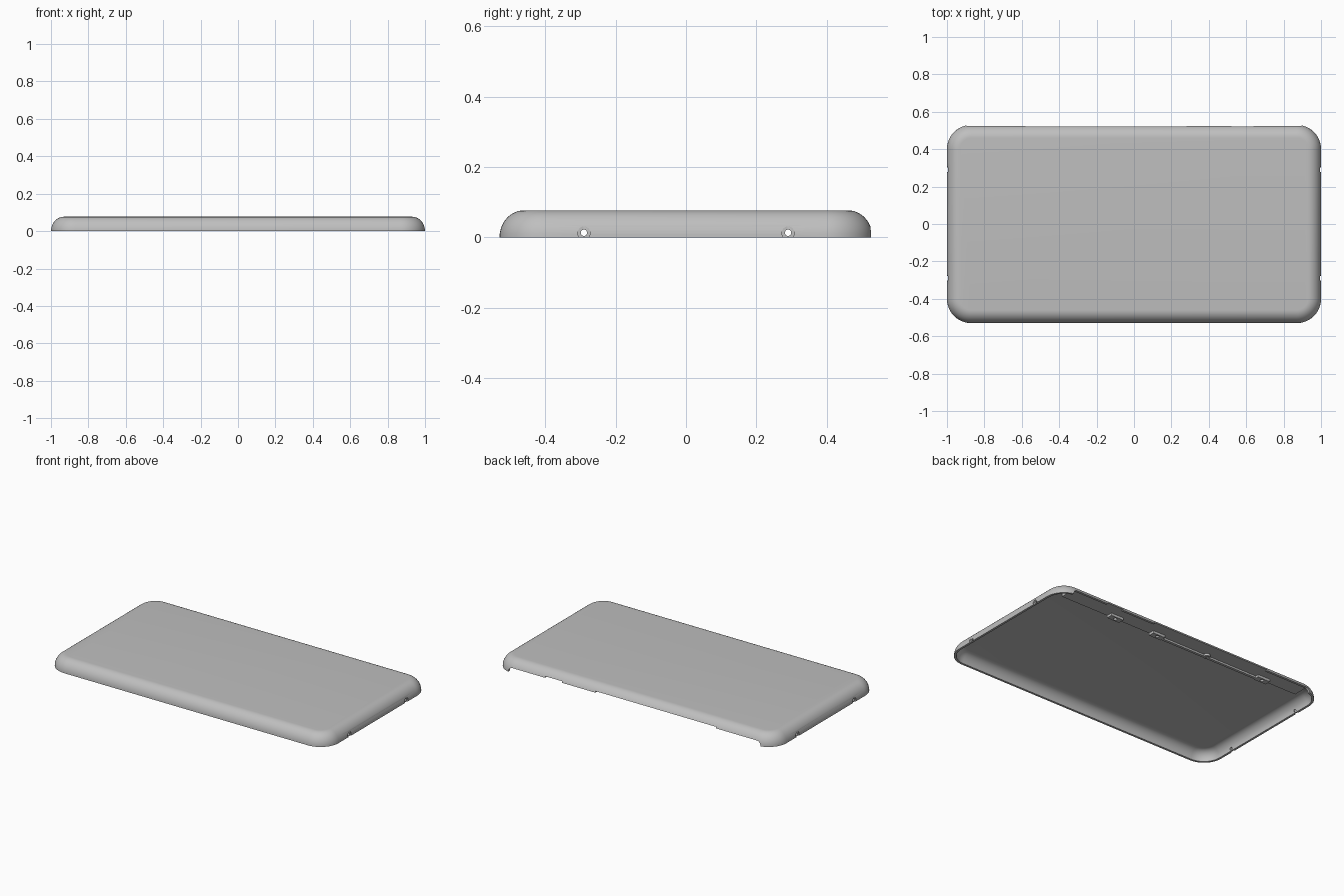
import bpy, bmesh
from math import cos, sin, pi, radians

if "Cube" in bpy.data.objects:
    bpy.data.objects.remove(bpy.data.objects["Cube"], do_unlink=True)

HX, HY, H = 1.0, 0.53, 0.077      # half length, half width, height
CORNER, EDGE, WALL = 0.13, 0.07, 0.014
CUT, DEEP = 0.03, 0.038           # heights of the rear opening

grey = bpy.data.materials.new("plain grey")
grey.use_nodes = True
grey.diffuse_color = (0.52, 0.52, 0.52, 1)
grey.node_tree.nodes["Principled BSDF"].inputs["Base Color"].default_value = (0.52, 0.52, 0.52, 1)


def finish(name, bm):
    bmesh.ops.recalc_face_normals(bm, faces=bm.faces)
    mesh = bpy.data.meshes.new(name)
    bm.to_mesh(mesh)
    bm.free()
    mesh.materials.append(grey)
    obj = bpy.data.objects.new(name, mesh)
    bpy.context.collection.objects.link(obj)
    return obj


def loft(name, rings):
    bm = bmesh.new()
    loops = [[bm.verts.new(p) for p in r] for r in rings]
    for a, b in zip(loops, loops[1:]):
        for i in range(len(a)):
            j = (i + 1) % len(a)
            bm.faces.new((a[i], a[j], b[j], b[i]))
    bm.faces.new(loops[0][::-1])
    bm.faces.new(loops[-1])
    return finish(name, bm)


def box(name, x0, x1, y0, y1, z0, z1):
    return loft(name, [[(x0, y0, z), (x1, y0, z), (x1, y1, z), (x0, y1, z)] for z in (z0, z1)])


def rod(name, axis, center, half, radius):
    rings = []
    for d in (-half, half):
        ring = []
        for i in range(24):
            u, v = radius * cos(i * pi / 12), radius * sin(i * pi / 12)
            x, y, z = center
            ring.append((x + d, y + u, z + v) if axis == "x" else (x + u, y + v, z + d))
        rings.append(ring)
    return loft(name, rings)


def cut(target, cutter):
    cutter.hide_render = True
    mod = target.modifiers.new("cut", "BOOLEAN")
    mod.operation, mod.solver, mod.object = "DIFFERENCE", "EXACT", cutter
    bpy.context.view_layer.objects.active = target
    bpy.ops.object.modifier_apply(modifier=mod.name)
    bpy.data.objects.remove(cutter, do_unlink=True)


def plan_ring(inset, z, steps=12):
    """Rounded rectangle outline drawn in from the outer edge."""
    r = CORNER - inset
    ring = []
    for k, (sx, sy) in enumerate(((1, 1), (-1, 1), (-1, -1), (1, -1))):
        for i in range(steps + 1):
            a = (k + i / steps) * pi / 2
            ring.append((sx * (HX - CORNER) + r * cos(a), sy * (HY - CORNER) + r * sin(a), z))
    return ring


# Hollow cover: inner surface down to the rim, then outer surface up
N = 12
angles = [i * pi / 2 / N for i in range(N + 1)]
inner = [plan_ring(WALL + (EDGE - WALL) * (1 - cos(a)), (H - WALL) * sin(a)) for a in reversed(angles)]
outer = [plan_ring(EDGE * (1 - cos(a)), H * sin(a)) for a in angles]
cover = loft("cover_shell", inner + outer)

# Rear opening with rounded upper corners
R = 0.028
arch = [(0.9, -0.1)]
arch += [(0.9 - R + R * cos(a), CUT - R + R * sin(a)) for a in angles]
arch += [(-x, z) for x, z in reversed(arch)]
cut(cover, loft("opening_cutter", [[(x, y, z) for x, z in arch] for y in (0.43, 0.6)]))

# Deeper stretches of the opening
for x0, x1 in ((-0.58, 0.28), (0.52, 0.64)):
    cut(cover, box("notch_cutter", x0, x1, 0.43, 0.6, -0.1, DEEP))

# Countersunk screw holes through both short sides
for s in (-1, 1):
    for y in (-0.29, 0.29):
        cut(cover, rod("sink_cutter", "x", (s * HX, y, 0.013), 0.006, 0.018))
        cut(cover, rod("hole_cutter", "x", (s * HX, y, 0.013), 0.06, 0.009))

# Ledge under the top, along the rear edge
section = [(0.405, 0.07), (0.405, DEEP), (0.515, DEEP), (0.505, 0.053), (0.485, 0.068)]
ledge = loft("rear_ledge", [[(x, y, z) for y, z in section] for x in (-0.89, 0.89)])

# Rail and mounting blocks on the ledge
parts = [cover, ledge]
rail = box("ledge_rail", -0.58, 0.14, 0.405, 0.422, 0.026, DEEP + 0.004)
parts.append(rail)
for i, x in enumerate((0.5, 0.18, -0.62)):
    block = box(f"mounting_block_{i + 1}", x - 0.045, x + 0.045, 0.405, 0.445, 0.022, DEEP + 0.004)
    cut(block, rod("screw_cutter", "z", (x, 0.425, 0.02), 0.014, 0.011))
    parts.append(block)

# Small round boss in the middle of the rail
boss = rod("rail_boss", "z", (-0.2, 0.425, 0.034), 0.01, 0.02)
cut(boss, rod("boss_cutter", "z", (-0.2, 0.425, 0.022), 0.014, 0.01))
parts.append(boss)

# Smooth curved faces, keep hard edges
bpy.ops.object.select_all(action="DESELECT")
for obj in parts:
    obj.select_set(True)
bpy.context.view_layer.objects.active = cover
bpy.ops.object.shade_smooth_by_angle(angle=radians(30))
